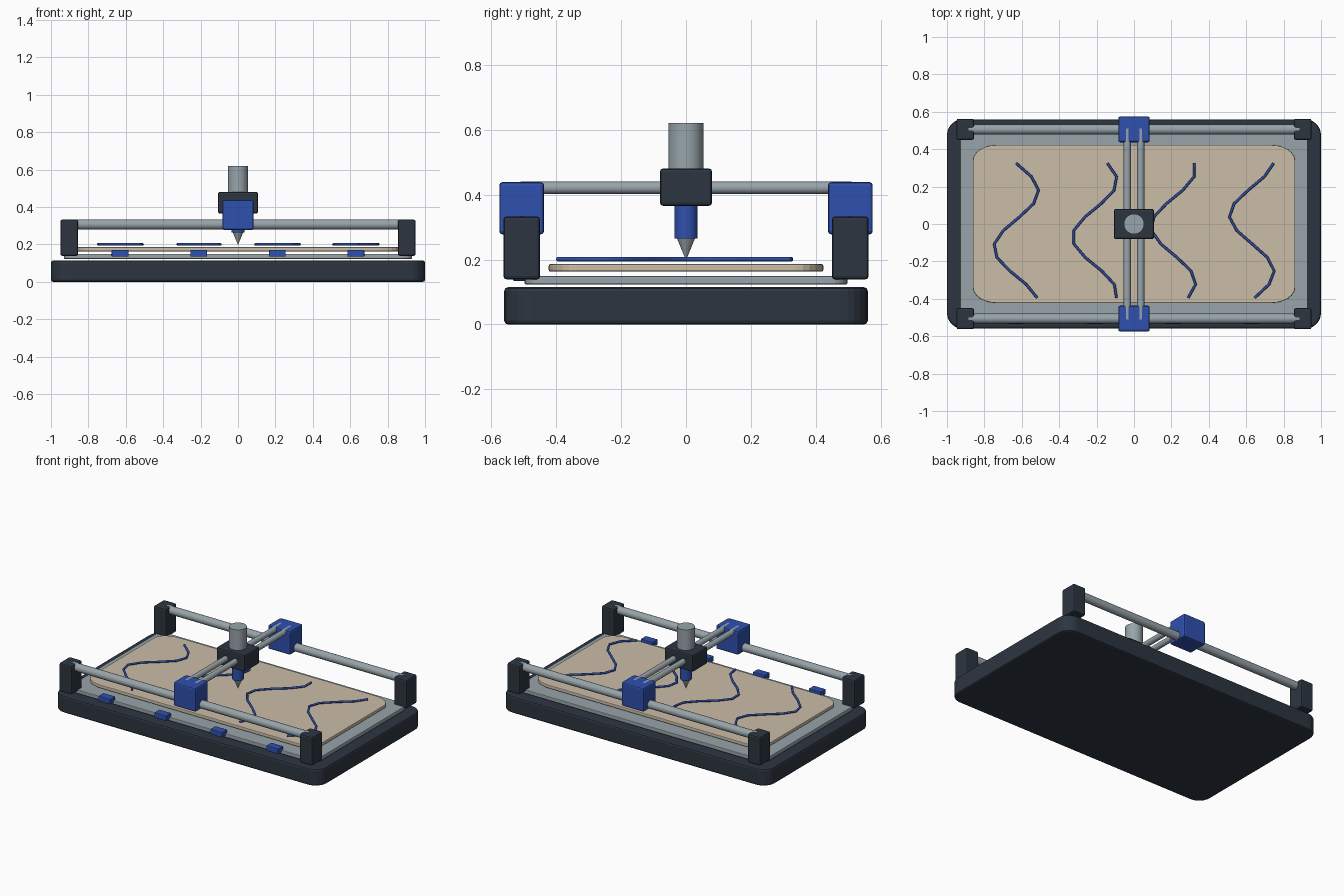
import bpy, math
from mathutils import Vector

cube = bpy.data.objects.get("Cube")
if cube:
    bpy.data.objects.remove(cube, do_unlink=True)


def material(name, rgb):
    m = bpy.data.materials.new(name)
    m.use_nodes = True
    m.diffuse_color = (*rgb, 1)
    bsdf = m.node_tree.nodes["Principled BSDF"]
    bsdf.inputs["Base Color"].default_value = (*rgb, 1)
    bsdf.inputs["Roughness"].default_value = 0.6
    return m


DARK = material("dark slate", (0.026, 0.036, 0.053))
GREY = material("metal grey", (0.31, 0.37, 0.40))
BLUE = material("machine blue", (0.028, 0.08, 0.42))
TAN = material("pale wood", (0.60, 0.51, 0.39))


def add_bevel(obj, width, segments=2):
    mod = obj.modifiers.new("soft edges", "BEVEL")
    mod.width, mod.segments = width, segments
    mod.limit_method = "ANGLE"
    mod.angle_limit = math.radians(40)


def box(name, center, size, mat, bevel=0.01):
    bpy.ops.mesh.primitive_cube_add(size=1, location=center)
    obj = bpy.context.object
    obj.name = name
    obj.data.transform(obj.matrix_basis.Diagonal((*size, 1)))
    obj.data.materials.append(mat)
    add_bevel(obj, bevel)
    return obj


def cylinder(name, start, end, r1, mat, r2=None, sides=32):
    a, b = Vector(start), Vector(end)
    bpy.ops.mesh.primitive_cone_add(vertices=sides, radius1=r1, radius2=r1 if r2 is None else r2,
                                    depth=(b - a).length, location=(a + b) / 2)
    obj = bpy.context.object
    obj.name = name
    obj.rotation_euler = (b - a).to_track_quat("Z", "Y").to_euler()
    obj.data.materials.append(mat)
    bpy.ops.object.shade_smooth_by_angle(angle=math.radians(35))
    return obj


def rounded_slab(name, hx, hy, z0, z1, rx, ry, mat, bevel, steps=6):
    """Flat plate with elliptical plan corners and softened rims."""
    outline = []
    for corner, (sx, sy) in enumerate([(1, 1), (-1, 1), (-1, -1), (1, -1)]):
        for i in range(steps + 1):
            t = (corner + i / steps) * math.pi / 2
            outline.append((sx * (hx - rx) + rx * math.cos(t), sy * (hy - ry) + ry * math.sin(t)))
    n = len(outline)
    verts = [(x, y, z) for z in (z0, z1) for x, y in outline]
    faces = [tuple(reversed(range(n))), tuple(range(n, 2 * n))]
    faces += [(i, (i + 1) % n, n + (i + 1) % n, n + i) for i in range(n)]
    mesh = bpy.data.meshes.new(name)
    mesh.from_pydata(verts, [], faces)
    mesh.materials.append(mat)
    obj = bpy.data.objects.new(name, mesh)
    bpy.context.collection.objects.link(obj)
    add_bevel(obj, bevel)
    return obj


# Stacked plates: base, bed and workpiece
rounded_slab("base", 1.0, 0.56, 0.0, 0.115, 0.085, 0.085, DARK, 0.012)
rounded_slab("bed", 0.93, 0.497, 0.123, 0.15, 0.06, 0.05, GREY, 0.005)
rounded_slab("workpiece", 0.862, 0.423, 0.163, 0.186, 0.13, 0.085, TAN, 0.005)

# Corner posts, long rails and their sliding blocks
for sy, side in ((-1, "front"), (1, "back")):
    for sx, hand in ((-1, "right"), (1, "left")):
        box(f"{side}_{hand}_post", (sx * 0.902, sy * 0.506, 0.236), (0.095, 0.113, 0.194), DARK)
    cylinder(f"{side}_rail", (-0.885, sy * 0.506, 0.307), (0.885, sy * 0.506, 0.307), 0.027, GREY)
    box(f"{side}_slider", (0, sy * 0.506, 0.358), (0.168, 0.138, 0.161), BLUE)

# Twin rods across the machine
for sx, hand in ((-1, "right"), (1, "left")):
    cylinder(f"{hand}_cross_rod", (sx * 0.036, -0.51, 0.421), (sx * 0.036, 0.51, 0.421), 0.019, GREY)

# Tool head
box("tool_carriage", (0, 0, 0.423), (0.215, 0.161, 0.115), DARK)
cylinder("motor", (0, 0, 0.37), (0, 0, 0.62), 0.054, GREY)
cylinder("spindle", (0, 0, 0.265), (0, 0, 0.40), 0.036, BLUE)
cylinder("cutting_tip", (0, 0, 0.268), (0, 0, 0.2), 0.029, GREY, r2=0.001)

# Wavy tool paths, each with a clamp on the front edge
for p in range(4):
    cx = -0.63 + 0.42 * p
    box(f"clamp_{p + 1}", (cx, -0.506, 0.153), (0.09, 0.055, 0.037), BLUE, 0.005)
    curve = bpy.data.curves.new(f"tool_path_{p + 1}", "CURVE")
    curve.dimensions = "3D"
    curve.bevel_depth = 0.007
    curve.bevel_resolution = 2
    curve.use_fill_caps = True
    spline = curve.splines.new("POLY")
    spline.points.add(10)
    for i, pt in enumerate(spline.points):
        pt.co = (cx + 0.12 * math.sin(0.75 * i + 0.6 * p), 0.325 - 0.072 * i, 0.201, 1)
    curve.materials.append(BLUE)
    bpy.context.collection.objects.link(bpy.data.objects.new(curve.name, curve))
